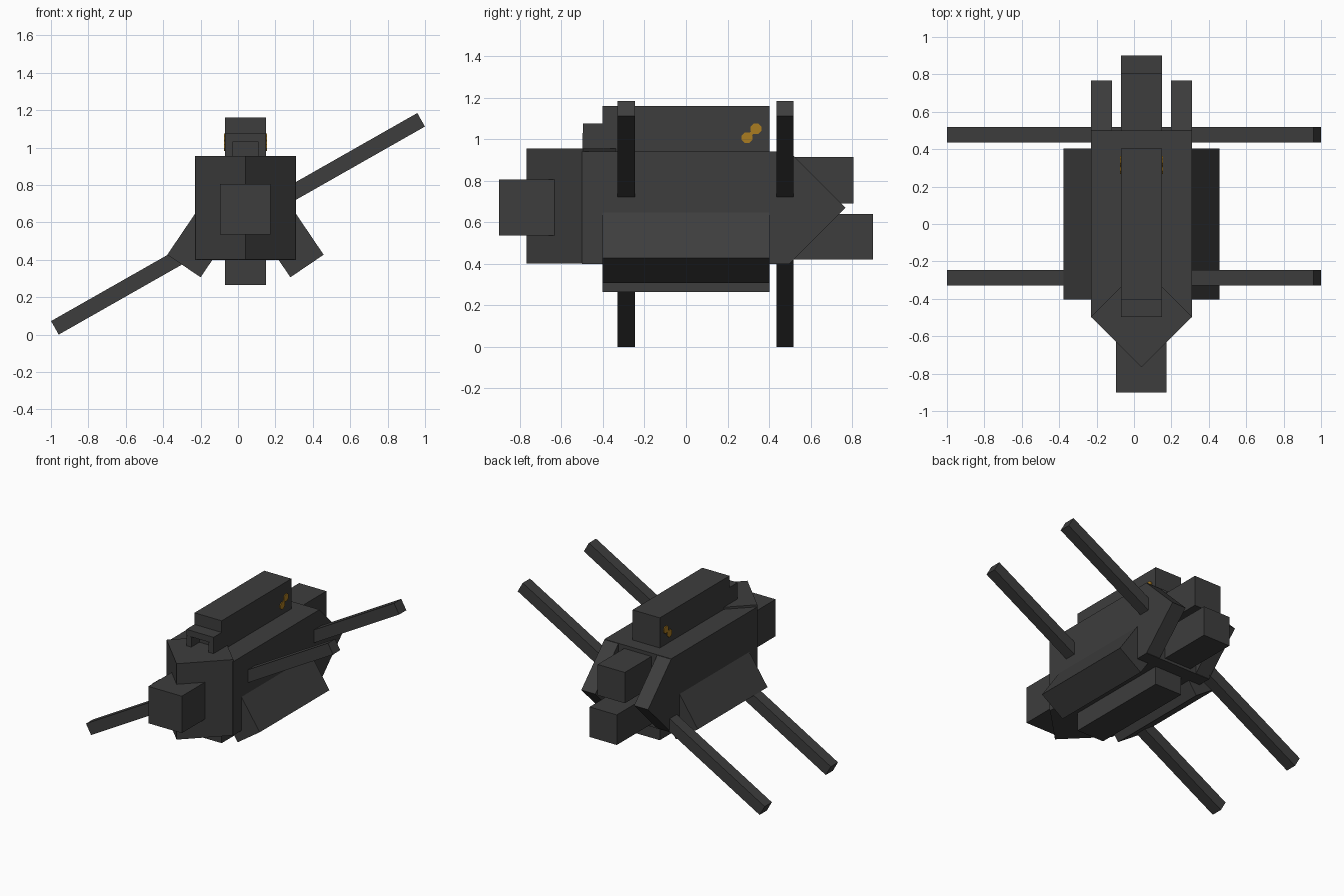
import bpy, bmesh, math
from mathutils import Matrix, Vector

old = bpy.data.objects.get("Cube")
if old:
    bpy.data.objects.remove(old, do_unlink=True)

MID = 0.04  # the hull sits slightly off the centre line


def material(name, rgb):
    m = bpy.data.materials.new(name)
    m.use_nodes = True
    m.diffuse_color = (*rgb, 1)
    bsdf = m.node_tree.nodes["Principled BSDF"]
    bsdf.inputs["Base Color"].default_value = (*rgb, 1)
    bsdf.inputs["Roughness"].default_value = 0.8
    return m


GREY = material("dark grey", (0.047, 0.047, 0.047))
GOLD = material("gold", (0.40, 0.20, 0.015))


def finish(name, bm, mat):
    bmesh.ops.recalc_face_normals(bm, faces=bm.faces)
    mesh = bpy.data.meshes.new(name)
    bm.to_mesh(mesh)
    bm.free()
    mesh.materials.append(mat)
    obj = bpy.data.objects.new(name, mesh)
    bpy.context.scene.collection.objects.link(obj)
    return obj


def box(name, centre, size, angle=0, axis='X', mat=GREY):
    bm = bmesh.new()
    bmesh.ops.create_cube(bm, size=1)
    bm.transform(Matrix.Translation(centre)
                 @ Matrix.Rotation(math.radians(angle), 4, axis)
                 @ Matrix.Diagonal((*size, 1)))
    return finish(name, bm, mat)


def span(name, width, y, z):
    """Box centred on the hull, given its width and its y and z ranges."""
    return box(name, (MID, sum(y) / 2, sum(z) / 2), (width, y[1] - y[0], z[1] - z[0]))


def disc(name, centre, radius, depth):
    bm = bmesh.new()
    bmesh.ops.create_cone(bm, cap_ends=True, segments=8, radius1=radius,
                          radius2=radius, depth=depth)
    bm.transform(Matrix.Translation(centre) @ Matrix.Rotation(math.pi / 2, 4, 'Y')
                 @ Matrix.Rotation(math.pi / 8, 4, 'Z'))
    return finish(name, bm, GOLD)


# Hull, wedge nose and snout
span("hull", 0.54, (-0.5, 0.5), (0.40, 0.94))
side = 0.27 * math.sqrt(2)
box("wedge_nose", (MID, -0.497, 0.678), (side, side, 0.555), 45, 'Z')
span("snout", 0.27, (-0.9, -0.63), (0.535, 0.805))

# Top spine and belly keel
span("spine", 0.22, (-0.403, 0.403), (0.93, 1.16))
span("keel", 0.22, (-0.403, 0.403), (0.265, 0.42))

# Small arch in front of the spine
span("arch_lintel", 0.22, (-0.497, -0.40), (1.03, 1.075))
for s, label in ((-1, "right"), (1, "left")):
    box("arch_post_" + label, (MID + s * 0.09, -0.449, 0.98), (0.04, 0.097, 0.10))

# Tail boxes
span("upper_tail_box", 0.22, (0.45, 0.807), (0.69, 0.915))
span("lower_tail_box", 0.22, (0.45, 0.9), (0.42, 0.64))

for s, label in ((-1, "right"), (1, "left")):
    # Pointed tail plates
    box("tail_plate_" + label, (MID + s * 0.2135, 0.497, 0.67),
        (0.113, side, side), 45, 'X')

    # Slanted side skirts
    corner = Vector((MID + s * 0.418, 0, 0.427))
    inward = Vector((-s * 0.56, 0, 0.829))
    across = Vector((-s * 0.829, 0, -0.56))
    box("skirt_" + label, corner + inward * 0.15 + across * 0.1075,
        (0.215, 0.806, 0.30), s * -34.1, 'Y')

    # Gold emblem plates on the spine
    x = MID + s * 0.112
    disc("lower_stud_" + label, (x, 0.294, 1.007), 0.028, 0.008)
    disc("upper_stud_" + label, (x, 0.337, 1.05), 0.028, 0.008)
    box("stud_link_" + label, (x, 0.3155, 1.0285), (0.007, 0.04, 0.018),
        45, 'X', GOLD)

# Tilted bars running through the hull
for y, label in ((-0.288, "front"), (0.4765, "rear")):
    box(label + "_bar", (0, y, 0.5925), (2.252, 0.083, 0.083), -29.6, 'Y')
